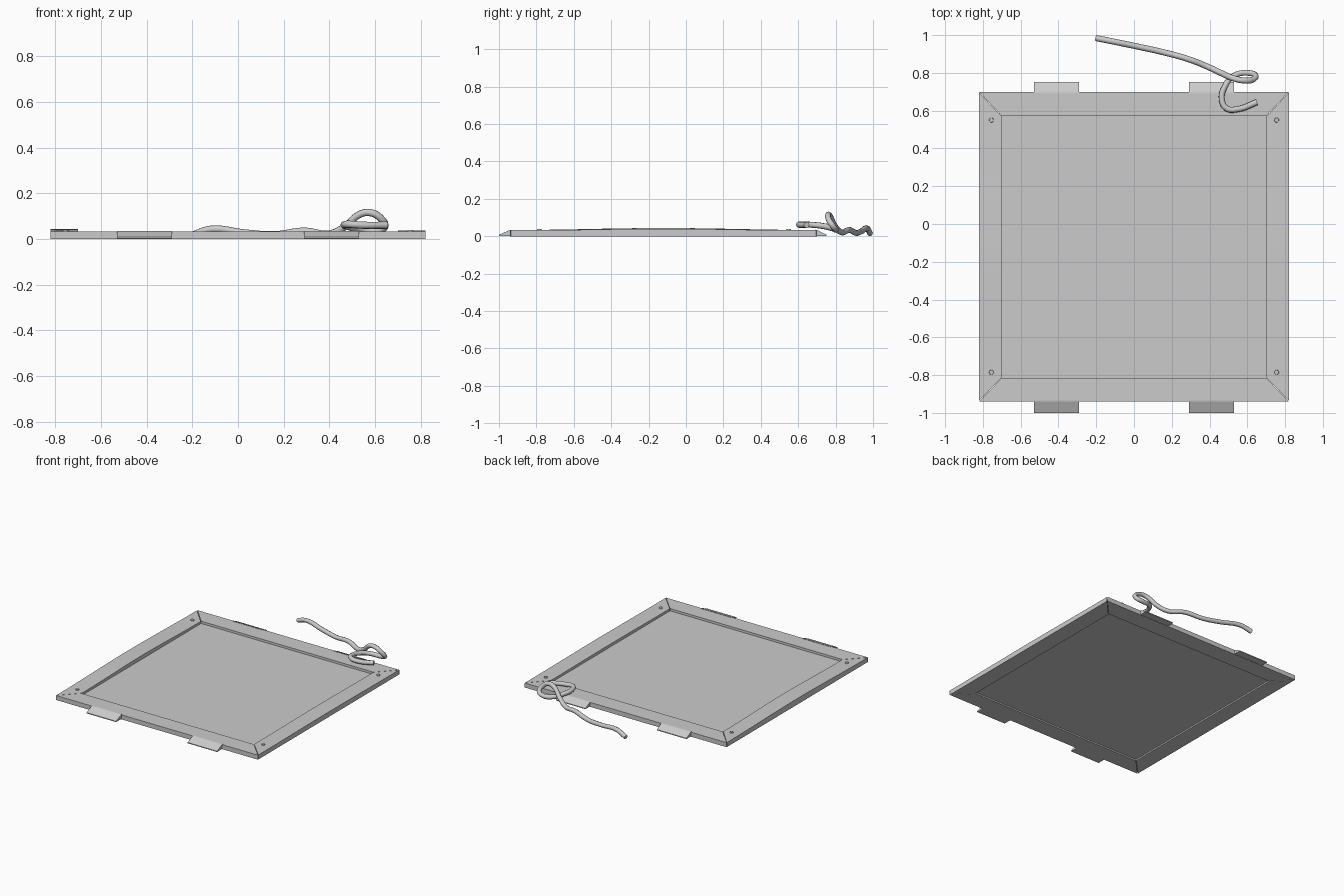
import bpy, bmesh, math
from mathutils import Vector

if "Cube" in bpy.data.objects:
    bpy.data.objects.remove(bpy.data.objects["Cube"])

X0, X1, Y0, Y1 = -0.82, 0.82, -0.94, 0.70      # frame outside
IX0, IX1, IY0, IY1 = -0.70, 0.70, -0.815, 0.572  # frame opening
TOP = 0.033


def finish(bm, name):
    bmesh.ops.recalc_face_normals(bm, faces=bm.faces)
    me = bpy.data.meshes.new(name)
    bm.to_mesh(me)
    bm.free()
    ob = bpy.data.objects.new(name, me)
    bpy.context.collection.objects.link(ob)
    return ob


def loft(name, sections):
    bm = bmesh.new()
    rings = [[bm.verts.new(p) for p in s] for s in sections]
    n = len(rings[0])
    for a, b in zip(rings, rings[1:]):
        for i in range(n):
            j = (i + 1) % n
            bm.faces.new((a[i], a[j], b[j], b[i]))
    bm.faces.new(rings[0])
    bm.faces.new(rings[-1])
    return finish(bm, name)


def plank(name, outer_a, outer_b, inner_a, inner_b, bow=0.0, gap=0.004, segs=12):
    # mitred board, lofted along its length with an upward bow on top
    oa, ob, ia, ib = [Vector(p) for p in (outer_a, outer_b, inner_a, inner_b)]
    d = (ob - oa).normalized() * gap
    oa, ia, ob, ib = oa + d, ia + d, ob - d, ib - d
    secs = []
    for k in range(segs + 1):
        t = k / segs
        o, i = oa.lerp(ob, t), ia.lerp(ib, t)
        z = TOP + bow * math.sin(math.pi * t) ** 2
        secs.append([(o.x, o.y, 0), (i.x, i.y, 0), (i.x, i.y, z), (o.x, o.y, z)])
    return loft(name, secs)


# mitred frame boards
plank("frame_front", (X0, Y0), (X1, Y0), (IX0, IY0), (IX1, IY0), gap=0)
plank("frame_back", (X0, Y1), (X1, Y1), (IX0, IY1), (IX1, IY1), gap=0)
plank("frame_left", (X0, Y0), (X0, Y1), (IX0, IY0), (IX0, IY1), 0.011)
plank("frame_right", (X1, Y0), (X1, Y1), (IX1, IY0), (IX1, IY1), 0.004)

# recessed panel
loft("panel", [[(x, IY0 - 0.003, 0.010), (x, IY1 + 0.003, 0.010),
                (x, IY1 + 0.003, 0.016), (x, IY0 - 0.003, 0.016)]
               for x in (IX0 - 0.003, IX1 + 0.003)])

# sloping edge tabs
for side, edge, tip in (("front", Y0, -1.0), ("back", Y1, 0.752)):
    inner = edge - math.copysign(0.008, edge)
    for label, s in (("left", -1), ("right", 1)):
        loft(f"tab_{side}_{label}",
             [[(x, inner, 0.002), (x, tip, 0.002), (x, tip, 0.008),
               (x, edge, 0.034), (x, inner, 0.035)] for x in (s * 0.29, s * 0.53)])

# nail heads
for i, (x, y) in enumerate([(-0.755, 0.55), (0.755, 0.55), (-0.755, -0.785), (0.755, -0.785)]):
    bm = bmesh.new()
    bmesh.ops.create_cone(bm, cap_ends=True, segments=12, radius1=0.014, radius2=0.011, depth=0.012)
    bmesh.ops.translate(bm, verts=bm.verts, vec=(x, y, TOP + 0.001))
    finish(bm, f"nail_{i + 1}")

# curled cord
path = [(-0.2, 0.984, 0.016), (-0.12, 0.968, 0.042), (0.03, 0.937, 0.026),
        (0.16, 0.908, 0.018), (0.29, 0.872, 0.034), (0.40, 0.828, 0.022),
        (0.47, 0.795, 0.055), (0.53, 0.770, 0.106), (0.58, 0.760, 0.115),
        (0.63, 0.765, 0.085), (0.642, 0.787, 0.052), (0.60, 0.800, 0.036),
        (0.53, 0.785, 0.042), (0.482, 0.730, 0.055), (0.465, 0.660, 0.062),
        (0.49, 0.612, 0.064), (0.55, 0.608, 0.060), (0.652, 0.645, 0.060)]
cu = bpy.data.curves.new("cord_path", "CURVE")
cu.dimensions = "3D"
cu.bevel_depth = 0.016
cu.bevel_resolution = 2
cu.resolution_u = 6
cu.use_fill_caps = True
sp = cu.splines.new("BEZIER")
sp.bezier_points.add(len(path) - 1)
for bp, p in zip(sp.bezier_points, path):
    bp.co = p
    bp.handle_left_type = bp.handle_right_type = "AUTO"
cord = bpy.data.objects.new("cord", cu)
bpy.context.collection.objects.link(cord)
bpy.context.view_layer.objects.active = cord
cord.select_set(True)
bpy.ops.object.convert(target="MESH")
bpy.ops.object.shade_smooth_by_angle(angle=math.radians(50))
